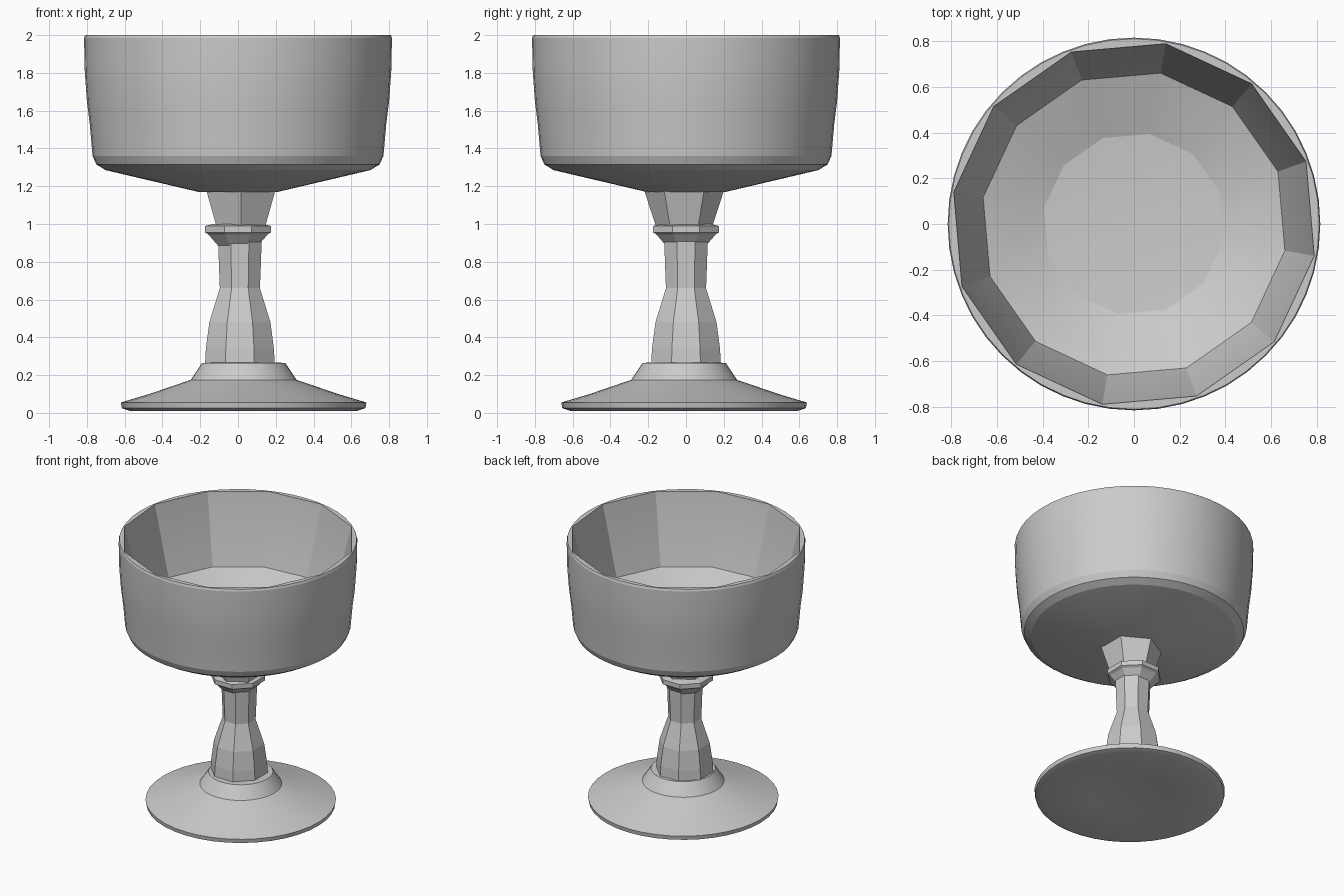
import bpy, bmesh, math

if "Cube" in bpy.data.objects:
    bpy.data.objects.remove(bpy.data.objects["Cube"])


def lathe(name, profile, sides, centre=(0, 0), turn=0.0, smooth=None):
    """Revolve (radius, z) points into a closed solid; radius 0 makes a pole."""
    bm = bmesh.new()
    rings = []
    for r, z in profile:
        n = 1 if r == 0 else sides
        rings.append([bm.verts.new((centre[0] + r * math.cos(turn + math.tau * i / sides),
                                    centre[1] + r * math.sin(turn + math.tau * i / sides), z))
                      for i in range(n)])
    for a, b in zip(rings, rings[1:]):
        for i in range(sides):
            j = (i + 1) % sides
            if len(a) == 1:
                bm.faces.new((a[0], b[j], b[i]))
            elif len(b) == 1:
                bm.faces.new((a[i], a[j], b[0]))
            else:
                bm.faces.new((a[i], a[j], b[j], b[i]))
    for ring in (rings[0], rings[-1]):
        if len(ring) > 1:
            bm.faces.new(ring)
    bmesh.ops.recalc_face_normals(bm, faces=bm.faces[:])
    mesh = bpy.data.meshes.new(name)
    bm.to_mesh(mesh)
    bm.free()
    obj = bpy.data.objects.new(name, mesh)
    bpy.context.collection.objects.link(obj)
    if smooth:
        shade(obj, smooth)
    return obj


def shade(obj, angle):
    bpy.ops.object.select_all(action='DESELECT')
    obj.select_set(True)
    bpy.context.view_layer.objects.active = obj
    bpy.ops.object.shade_smooth_by_angle(angle=math.radians(angle))


# Foot: wide disc with a raised shoulder and a shallow hollow underneath
lathe("foot", [(0, 0.06), (0.28, 0.045), (0.60, 0.01), (0.645, 0.025), (0.65, 0.055),
               (0.50, 0.10), (0.28, 0.175), (0.22, 0.265), (0, 0.27)],
      40, (0.03, -0.01), smooth=25)

# Stem: faceted baluster narrowing to a straight neck
lathe("stem", [(0.20, 0.25), (0.195, 0.34), (0.175, 0.48), (0.115, 0.66),
               (0.12, 0.78), (0.125, 0.92)], 8, (0.01, 0.0), math.pi / 8)

# Collar: small faceted ring below the bowl support
lathe("collar", [(0.10, 0.87), (0.17, 0.945), (0.188, 0.955), (0.188, 0.99), (0.14, 1.0)],
      8, (0.0, 0.0), math.pi / 8)

# Bowl support: flared cone
lathe("bowl_support", [(0.15, 0.99), (0.215, 1.19)], 6, (0.015, -0.01), math.pi / 6)

# Bowl: round outer shell, hollowed by a coarser faceted interior
bowl = lathe("bowl", [(0, 1.165), (0.21, 1.17), (0.70, 1.285), (0.75, 1.315), (0.77, 1.36),
                      (0.785, 1.53), (0.80, 1.65), (0.812, 1.82), (0.815, 1.985),
                      (0.81, 2.0)], 48)
cutter = lathe("bowl_hollow", [(0, 1.36), (0.40, 1.39), (0.67, 1.49), (0.80, 1.99),
                               (0.803, 2.05)], 12, turn=math.radians(20))
cutter.hide_render = True
mod = bowl.modifiers.new("hollow", 'BOOLEAN')
mod.operation = 'DIFFERENCE'
mod.solver = 'EXACT'
mod.object = cutter
bpy.context.view_layer.objects.active = bowl
bpy.ops.object.modifier_apply(modifier=mod.name)
bpy.data.objects.remove(cutter)
shade(bowl, 15)
